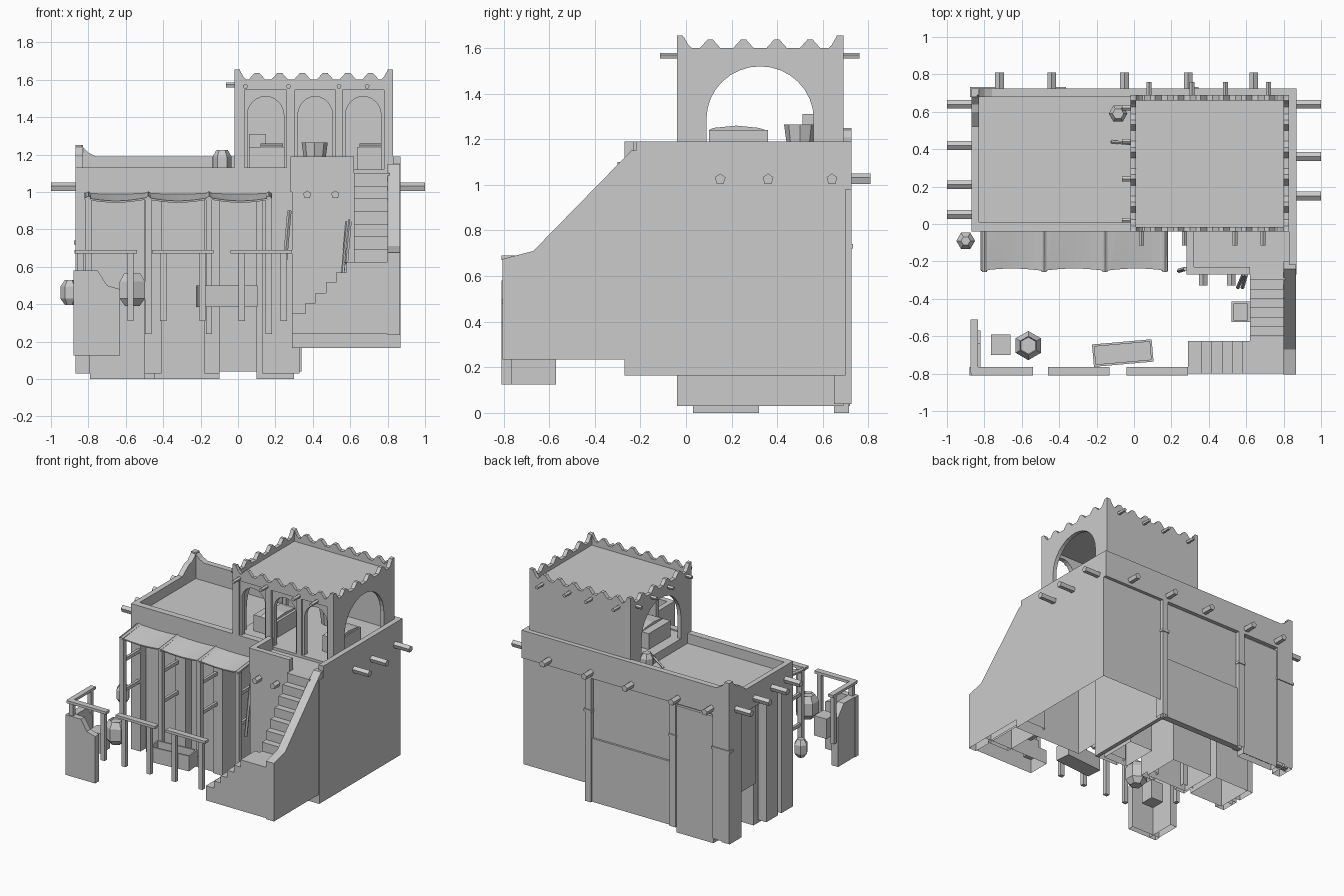
import bpy, bmesh, math
from mathutils import Vector, Matrix

if "Cube" in bpy.data.objects:
    bpy.data.objects.remove(bpy.data.objects["Cube"])

def make(name, bm, hollow=False):
    bmesh.ops.recalc_face_normals(bm, faces=bm.faces)
    if hollow:  # leave the underside open
        bm.normal_update()
        bmesh.ops.delete(bm, geom=[f for f in bm.faces if f.normal.z < -.9], context='FACES')
    me = bpy.data.meshes.new(name)
    bm.to_mesh(me); bm.free()
    ob = bpy.data.objects.new(name, me)
    bpy.context.collection.objects.link(ob)
    return ob

def box(name, x0, x1, y0, y1, z0, z1, hollow=False):
    bm = bmesh.new()
    bmesh.ops.create_cube(bm, size=1)
    bmesh.ops.scale(bm, vec=(x1-x0, y1-y0, z1-z0), verts=bm.verts)
    ob = make(name, bm, hollow)
    ob.location = ((x0+x1)/2, (y0+y1)/2, (z0+z1)/2)
    return ob

def prism(name, pts, axis, a, b, hollow=False):
    """Extrude an outline: axis 'y' uses (x,z) points, axis 'x' uses (y,z) points."""
    bm = bmesh.new()
    vs = [bm.verts.new((u, a, v) if axis == 'y' else (a, u, v)) for u, v in pts]
    f = bm.faces.new(vs)
    r = bmesh.ops.extrude_face_region(bm, geom=[f])
    d = Vector((0, b-a, 0)) if axis == 'y' else Vector((b-a, 0, 0))
    bmesh.ops.translate(bm, vec=d, verts=[v for v in r['geom'] if isinstance(v, bmesh.types.BMVert)])
    if f.is_valid is False or not any(set(g.verts) == set(vs) for g in bm.faces):
        bm.faces.new(vs)
    return make(name, bm, hollow)

def lathe(name, x, y, prof, n=6, turn=0):
    """Low-poly turned pot from (radius, z) pairs."""
    bm = bmesh.new()
    rings = [[bm.verts.new((x+r*math.cos(turn+2*math.pi*i/n), y+r*math.sin(turn+2*math.pi*i/n), z))
              for i in range(n)] for r, z in prof]
    for p, q in zip(rings, rings[1:]):
        for i in range(n):
            bm.faces.new((p[i], p[(i+1) % n], q[(i+1) % n], q[i]))
    bm.faces.new(rings[0]); bm.faces.new(rings[-1])
    return make(name, bm)

def rod(name, p, q, r, n=5):
    p, q = Vector(p), Vector(q)
    bm = bmesh.new()
    bmesh.ops.create_cone(bm, segments=n, radius1=r, radius2=r, depth=(q-p).length, cap_ends=True)
    bm.transform(Matrix.Translation((p+q)/2) @ (q-p).to_track_quat('Z', 'Y').to_matrix().to_4x4())
    return make(name, bm)

def crest(a, b, n):
    """Wavy parapet top from b back to a with raised corners."""
    pts = [(b, 1.655), (b-.03, 1.65), (b-.05, 1.615), (b-.065, 1.6)]
    s = (b-a)/(n+1)
    for i in range(n, 0, -1):
        c = a+s*i
        pts += [(c+.045, 1.6), (c+.012, 1.637), (c-.012, 1.637), (c-.045, 1.6)]
    return pts + [(a+.065, 1.6), (a+.05, 1.615), (a+.03, 1.65), (a, 1.655)]

def arch(a, b, spring, top, n=12):
    c, r = (a+b)/2, (b-a)/2
    return [(c-r*math.cos(math.pi*i/n), spring+(top-spring)*math.sin(math.pi*i/n)) for i in range(n+1)]

# --- right block
box("right_block", .29, .87, -.27, .70, .165, 1.10, True)
box("right_parapet", .83, .87, -.22, .70, 1.10, 1.19)
box("landing_parapet", .28, .62, -.27, -.23, 1.0, 1.19)
box("landing_side_parapet", .28, .32, -.27, -.04, 1.0, 1.19)

# --- left wing: roof, walls, parapets
box("roof_deck", -.85, .30, -.02, .70, .99, 1.055)
box("front_upper_wall", -.87, .30, -.04, .01, .96, 1.13)
box("left_upper_wall", -.87, -.83, -.04, .72, .96, 1.13)
box("back_wall", -.85, .31, .66, .695, .04, 1.0)
box("divider_wall", .30, .33, -.04, .69, .03, .99)
box("back_upper_wall", -.87, .87, .68, .725, .98, 1.19)
prism("back_corner_rise", [(-.87, 1.1), (-.76, 1.1), (-.76, 1.19), (-.80, 1.21), (-.84, 1.25), (-.87, 1.25)], 'y', .68, .725)
prism("left_corner_rise", [(.725, 1.1), (.52, 1.1), (.52, 1.13), (.60, 1.19), (.64, 1.2), (.69, 1.25), (.725, 1.25)], 'x', -.87, -.83)
for a, b in ((-.87, -.73), (-.42, -.37), (.29, .34)):
    box("back_pilaster", a, b, .65, .725, .04, 1.0, True)
    box("pilaster_collar", a-.006, b+.006, .68, .732, .72, .74)
box("back_footing", -.73, -.42, .65, .715, 0, .96, True)
box("back_lower_panel", -.37, .29, .68, .71, .04, .52)

# ground floor rooms behind the awning
for a, b in ((-.79, -.5), (-.45, -.10), (.10, .30)):
    box("inner_room", a, b, .03, .32, 0, .98, True)
for a, b in ((-.87, -.79), (-.50, -.41), (-.18, -.10), (.13, .33)):
    box("front_pillar", a, b, -.04, .06, .03, .98, True)
for a, b in ((-.04, .10), (.14, .28), (.58, .72)):
    box("left_pillar", -.87, -.80, a, b, .03, .98, True)
box("left_infill", -.84, -.81, .36, .58, .35, .98)
box("left_infill", -.84, -.81, .10, .28, .60, .98)

# --- tower on the roof
X0, X1, Y0, Y1 = -.02, .83, -.04, .69
box("tower_floor", X0, X1, Y0, Y1, 1.0, 1.12)
bays = ((.035, .26), (.305, .52), (.56, .78))
front, inner = [(X0, 1.05)], [(X0, 1.05)]
for a, b in bays:
    front += [(a, 1.05), (a, 1.545), (b, 1.545), (b, 1.05)]
    inner += [(a+.015, 1.05)] + arch(a+.015, b-.015, 1.41, 1.51) + [(b-.015, 1.05)]
prism("tower_front", front + [(X1, 1.05)] + crest(X0, X1, 6), 'y', Y0, Y0+.025)
prism("tower_front_arches", inner + [(X1, 1.05), (X1, 1.57), (X0, 1.57)], 'y', Y0+.015, Y0+.05)
prism("tower_back", [(X0, 1.05), (X1, 1.05)] + crest(X0, X1, 6), 'y', Y1-.03, Y1)
side = [(Y0, 1.05), (.09, 1.05)] + arch(.09, .56, 1.29, 1.52, 16) + [(.56, 1.05), (Y1, 1.05)] + crest(Y0, Y1, 4)
prism("tower_left", side, 'x', X0, X0+.03)
prism("tower_right", side, 'x', X1-.03, X1)
box("tower_roof", X0+.01, X1-.01, Y0+.01, Y1-.01, 1.535, 1.57)

# --- beam ends
for y in (.64, .42, .21, .05):
    rod("left_beam", (-1, y, 1.025), (-.83, y, 1.025), .025)
for y in (.64, .36, .15):
    rod("right_beam", (.8, y, 1.025), (1, y, 1.025), .025)
for x in (-.72, -.44, -.05, .29, .64):
    rod("back_beam", (x, .66, 1.025), (x, .81, 1.025), .025)
for x in (.37, .52):
    rod("landing_beam", (x, -.33, .985), (x, -.24, .985), .023)
for x in (.04, .27, .54, .69):
    rod("tower_front_beam", (x, -.115, 1.565), (x, -.02, 1.565), .014)
for x in (.08, .31, .49, .72):
    rod("tower_back_beam", (x, .67, 1.565), (x, .76, 1.565), .014)
for y in (.62, .44, .24, .02):
    rod("tower_left_beam", (-.065, y, 1.57), (0, y, 1.57), .014)

# --- stairs: lower flight along x, landing, upper flight along y
steps = [(.29, .24), (.29, .35)]
for i in range(5):
    x = .36+.055*i
    steps += [(x, .35+.055*i), (x, .405+.055*i)]
prism("lower_stairs", steps + [(.86, .625), (.86, .24)], 'y', -.80, -.625, True)
up = [(-.66, .24), (-.66, .625)]
for i in range(7):
    y = -.60+.05*i
    up += [(y, .625+.068*i), (y, .693+.068*i)]
prism("upper_stairs", up + [(-.25, 1.10), (-.25, .24)], 'x', .62, .81, True)
prism("stair_wall", [(-.805, .235), (-.805, .675), (-.67, .71), (-.24, 1.15), (-.20, 1.15), (-.20, .235)], 'x', .80, .865, True)

# --- awning with sagging cloth
bm = bmesh.new()
posts = (-.80, -.48, -.155, .165)
rows = []
for j in range(5):
    t = j/4
    row = []
    for i in range(25):
        s = math.sin(math.pi*(i/8 % 1))
        row.append(bm.verts.new((-.82+1.0*i/24, -.03-(.22-.012*s)*t, .995-.025*t-.018*s*(.3+.7*t))))
    rows.append(row)
for p, q in zip(rows, rows[1:]):
    for i in range(24):
        bm.faces.new((p[i], p[i+1], q[i+1], q[i]))
cloth = make("awning_cloth", bm)
mod = cloth.modifiers.new("thickness", 'SOLIDIFY'); mod.thickness = .01
for i, x in enumerate(posts):
    box("awning_post", x-.017, x+.017, -.25, -.215, .33 if i == 0 else .24, .96)
    rod("awning_rafter", (x, -.255, .965), (x, -.02, .99), .014)
    for z in (.55, .78):
        box("post_crossbar", x-.01, x+.01, -.22, -.02, z, z+.025)

# --- yard wall, fences
prism("yard_wall_front", [(-.88, .125), (-.63, .125), (-.63, .48), (-.70, .50), (-.75, .58), (-.88, .58)], 'y', -.81, -.765, True)
prism("yard_wall_side", [(-.805, .125), (-.57, .125), (-.57, .50), (-.64, .58), (-.805, .58)], 'x', -.875, -.82, True)
for a, b, ps in ((-.87, -.54, (-.84, -.575)), (-.46, -.13, (-.40, -.19)), (-.04, .29, (.02, .245))):
    box("fence_rail", a, b, -.81, -.765, .67, .69)
    for p in ps:
        box("fence_post", p-.017, p+.017, -.80, -.77, .31, .675)
box("side_rail", -.875, -.835, -.80, -.51, .67, .69)
box("side_rail_post", -.87, -.84, -.56, -.53, .31, .675)

# --- yard props
lathe("large_jar", -.565, -.65, [(.045, .39), (.078, .43), (.078, .52), (.05, .565), (.045, .55)], 6, math.pi/6)
lathe("side_jar", -.90, -.09, [(.025, .395), (.05, .43), (.05, .495), (.025, .53)])
box("yard_crate", -.765, -.66, -.70, -.59, .30, .45)
def trough(name, x, y, z, w, d, h, rz):
    t = .012
    m = Matrix.Translation((x, y, z)) @ Matrix.Rotation(rz, 4, 'Z')
    for a in ((-w/2, w/2, -d/2, d/2, 0, .03), (-w/2, w/2, -d/2, t-d/2, 0, h), (-w/2, w/2, d/2-t, d/2, 0, h),
              (-w/2, t-w/2, -d/2, d/2, 0, h), (w/2-t, w/2, -d/2, d/2, 0, h)):
        ob = box(name, *a)
        ob.matrix_world = m @ Matrix.Translation(ob.location)
trough("trough", -.06, -.69, .385, .32, .12, .115, math.radians(5))
trough("stair_bin", .57, -.47, .30, .10, .11, .16, 0)
rod("leaning_tool", (.58, -.34, .62), (.60, -.27, .85), .01)
rod("leaning_tool", (.555, -.34, .5), (.585, -.27, .84), .01)
rod("leaning_pole", (.24, -.25, .5), (.275, -.24, .9), .012)

# --- roof and tower furnishings
lathe("roof_jar", -.085, .59, [(.035, 1.05), (.05, 1.13), (.05, 1.19), (.03, 1.225)])
rod("roof_stick", (-.12, .44, 1.06), (-.02, .43, 1.12), .009)
box("left_bench", .06, .26, .10, .36, 1.12, 1.24)
box("right_bench", .64, .78, .10, .36, 1.12, 1.24)
for x in (.18, .71):
    prism("cushion", [(.10, 1.24), (.35, 1.24), (.32, 1.25), (.22, 1.26), (.12, 1.25)], 'x', x-.06, x+.06)
box("cabinet", .06, .15, .51, .57, 1.12, 1.31)
lathe("basket", .41, .50, [(.05, 1.12), (.07, 1.265)], 8)
